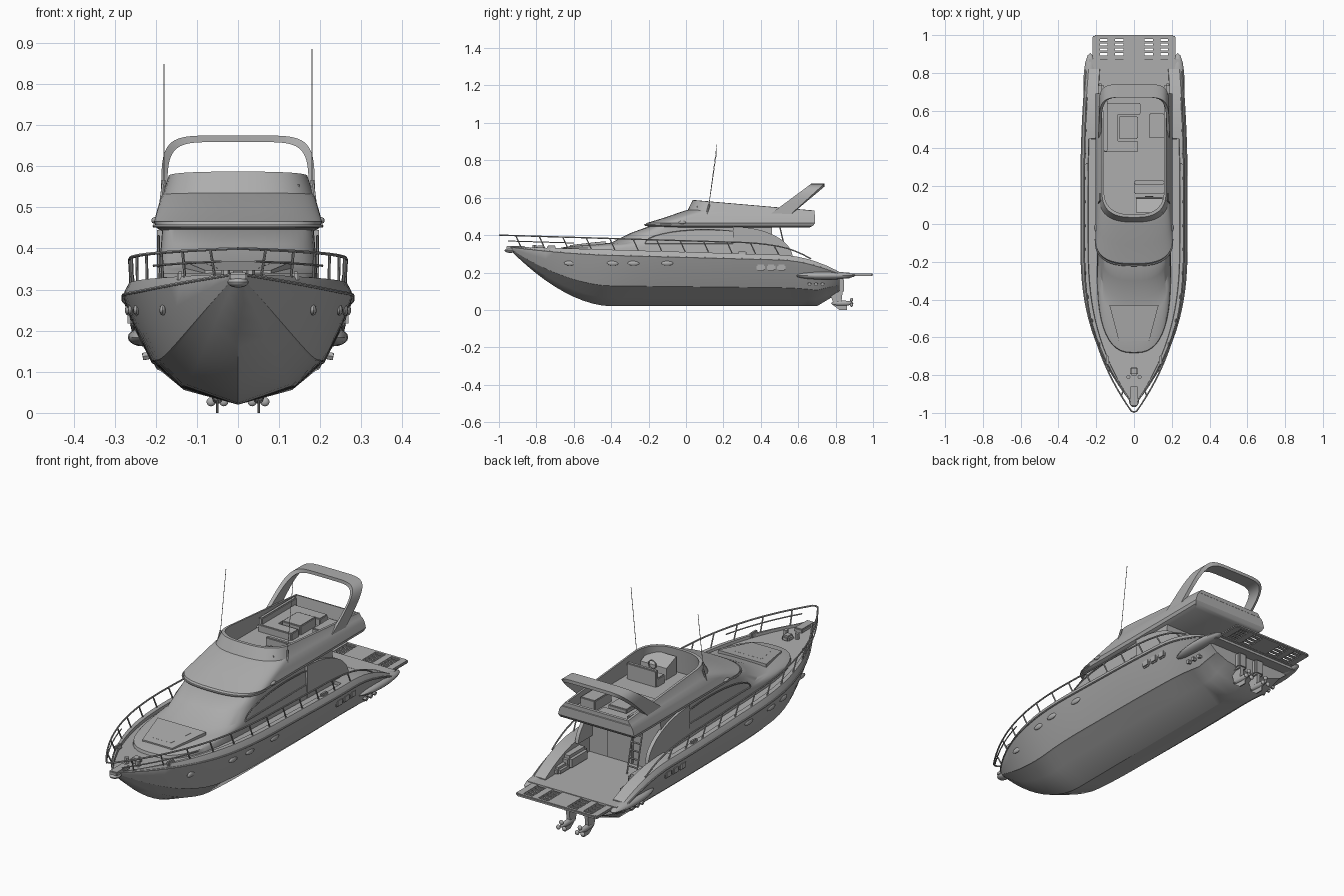
import bpy, bmesh
from math import sin, cos, pi, tau, copysign, radians
from mathutils import Vector, Matrix

if "Cube" in bpy.data.objects:
    bpy.data.objects.remove(bpy.data.objects["Cube"])

grey = (.42, .42, .42, 1)
gelcoat = bpy.data.materials.new("grey_gelcoat")
gelcoat.use_nodes = True
gelcoat.diffuse_color = grey
gelcoat.node_tree.nodes["Principled BSDF"].inputs["Base Color"].default_value = grey
parts = []


def finish(name, bm):
    bmesh.ops.recalc_face_normals(bm, faces=bm.faces[:])
    mesh = bpy.data.meshes.new(name)
    bm.to_mesh(mesh)
    bm.free()
    mesh.materials.append(gelcoat)
    ob = bpy.data.objects.new(name, mesh)
    bpy.context.collection.objects.link(ob)
    parts.append(ob)


def loft(name, rings):
    """Skin closed rings of equal length and cap both ends."""
    bm = bmesh.new()
    loops = [[bm.verts.new(point) for point in ring] for ring in rings]
    for low, high in zip(loops, loops[1:]):
        for i in range(len(low)):
            bm.faces.new((low[i - 1], low[i], high[i], high[i - 1]))
    bm.faces.new(loops[0])
    bm.faces.new(loops[-1])
    finish(name, bm)


def slab(name, outline, x, half_width):
    """Side outline (y, z) given thickness along x."""
    loft(name, [[(side, y, z) for y, z in outline] for side in (x - half_width, x + half_width)])


def placed(centre, scale):
    return Matrix.Translation(centre) @ Matrix.Diagonal((*scale, 1))


def box(name, centre, size, bevel=.004):
    bm = bmesh.new()
    bmesh.ops.create_cube(bm, size=1, matrix=placed(centre, size))
    bmesh.ops.bevel(bm, geom=bm.edges[:], offset=min(bevel, min(size) * .4), segments=2, affect='EDGES')
    finish(name, bm)


def blob(name, centre, radii):
    bm = bmesh.new()
    bmesh.ops.create_uvsphere(bm, u_segments=16, v_segments=10, radius=1, matrix=placed(centre, radii))
    finish(name, bm)


def tube(name, points, radius):
    curve = bpy.data.curves.new(name, 'CURVE')
    curve.dimensions = '3D'
    curve.bevel_depth = radius
    curve.bevel_resolution = 1
    curve.use_fill_caps = True
    spline = curve.splines.new('POLY')
    spline.points.add(len(points) - 1)
    for target, point in zip(spline.points, points):
        target.co = (*point, 1)
    helper = bpy.data.objects.new(name, curve)
    mesh = bpy.data.meshes.new_from_object(helper)
    bm = bmesh.new()
    bm.from_mesh(mesh)
    bpy.data.objects.remove(helper)
    bpy.data.meshes.remove(mesh)
    finish(name, bm)


def arc(start, end, steps):
    return [start + (end - start) * i / steps for i in range(steps + 1)]


def power(value, exponent):
    return copysign(abs(value) ** exponent, value)


# Hull lines as functions of the distance along the boat
def beam(y):
    return .28 * (1 - max(0, (-.1 - y) / .86) ** 2.5) - .07 * max(0, y - .2) ** 2


def keel(y):
    return .02 + .3 * max(0, (-.4 - y) / .54) ** 1.8 + .6 * max(0, y - .7)


def sheer(y):
    return .31 - .03 * y - .8 * max(0, y - .5) ** 2


def hull_x(y, z):
    return beam(y) * (.64 + .4 * (z - keel(y)) / (sheer(y) - keel(y)))


# Hull skin with chines, knuckle, bulwark, side decks and sunken cockpit
section = [(0, 0), (.5, .15), (.72, .35), (.75, .36), (.9, .65), (1, .9), (.98, .95), (.95, 1)]
cockpit_floor = .198
stations = sorted([i / 20 for i in range(-18, 17)] + [-.94, .455, .82])
rings = []
for y in stations:
    aft = y > .45
    width, bottom, top = beam(y), keel(y), sheer(y)
    floor = cockpit_floor if aft else top - .014
    lip = width * (.72 if aft else .87)
    half = [(width * u, bottom + (top - bottom) * v) for u, v in section]
    half += [(lip, top), (lip * .99, floor)]
    rings.append([(x, y, z) for x, z in half] + [(0, y, floor)] + [(-x, y, z) for x, z in half[:0:-1]])
loft("hull", rings)


# Superstructure stacked from plan outlines with a rounded nose
def plan(z, front, back, width, nose, slope=0):
    outline = []
    for a in arc(0, pi, 24):
        outline.append((width * power(cos(a), .75), front + nose - nose * power(max(0, sin(a)), .75)))
    outline += [(-width, back), (width, back)]
    return [(x, y, z - slope * (y - front)) for x, y in outline]


def cabin_ring(z, front):
    return plan(z, front, .46, .22 - .08 * z, -.65 * front)


def flybridge_ring(z, front, inset):
    return plan(z, front, .69 - inset, .33 - .27 * z - inset, .14, max(0, z - .5))


cabin_levels = [(.19, -.3), (.29, -.69), (.33, -.68), (.34, -.63), (.35, -.5), (.36, -.4), (.41, -.3), (.45, -.19)]
loft("cabin", [cabin_ring(*level) for level in cabin_levels])
flybridge_levels = [(.44, -.17, .03), (.45, -.22, .01), (.465, -.21, 0), (.495, -.11, 0), (.53, -.01, 0),
                    (.535, .01, .002), (.587, .035, .002), (.587, .05, .012), (.47, .04, .02)]
loft("flybridge", [flybridge_ring(*level) for level in flybridge_levels])
tube("brow_trim", flybridge_ring(.455, -.22, .003)[:-2], .004)

# Foredeck sunpad and hatch on the trunk roof
for name, shrink in (("sunpad", 1), ("deck_hatch", .6)):
    front, back = -.53 - .09 * shrink, -.53 + .1 * shrink
    corners = [(-.08, front), (.08, front), (.13, back), (-.13, back)]
    loft(name, [[(x * shrink, y, .41 + .11 * y + lift) for x, y in corners] for lift in (-.01, .006 - .001 * shrink)])

# Radar arch swept back over the flybridge
rings = []
for a in arc(0, pi, 32):
    across, rise = power(cos(a), .33), .2 * power(max(0, sin(a)), .33)
    front, back = .4 + 1.35 * rise, .52 + 1.1 * rise
    outside, inside = (.187 * across, .475 + rise), (.172 * across, .475 + .92 * rise)
    rings.append([(x, y, z) for (x, z), y in ((outside, front), (outside, back), (inside, back), (inside, front))])
loft("radar_arch", rings)

# Flybridge furniture
deck = .485
box("settee_side", (-.12, .52, deck), (.07, .24, .04))
box("settee_aft", (-.06, .61, deck), (.19, .06, .04))
box("settee_forward", (-.07, .41, deck), (.18, .06, .04))
box("settee_back", (-.15, .52, .5), (.02, .27, .07))
box("sun_table", (-.03, .51, .49), (.1, .12, .05))
box("wet_bar", (.12, .52, .49), (.08, .13, .06))
box("helm_seat", (.08, .19, deck), (.16, .06, .05))
box("helm_seat_back", (.08, .22, .51), (.16, .02, .08))
slab("helm_console", [(.06, .46), (.14, .46), (.135, .525), (.06, .555)], .08, .07)
tube("steering_wheel", [(.08 + .02 * cos(a), .145, .53 + .02 * sin(a)) for a in arc(0, tau, 16)], .003)

# Cockpit door and ladder to the flybridge
box("saloon_door", (.03, .46, .3), (.14, .016, .2))
foot, head = Vector((-.1, .56, .2)), Vector((-.1, .5, .45))
half_rung = Vector((.025, 0, 0))
for offset in (half_rung, -half_rung):
    tube("ladder_rail", [foot + offset, head + offset], .004)
for i in range(1, 7):
    step = foot.lerp(head, i / 7)
    tube("ladder_rung", [step - half_rung, step + half_rung], .004)

# Stern deck and slatted swim platform
box("stern_deck", (0, .825, .184), (.5, .12, .03), .012)
for x, width in ((0, .11), (-.12, .04), (.12, .04), (-.2, .04), (.2, .04)):
    box("platform_plank", (x, .93, .189), (width, .13, .014))
for i in range(5):
    box("platform_slat", (0, .885 + .026 * i, .189), (.43, .014, .011))
box("platform_edge", (0, .99, .189), (.42, .02, .014))


def rail_point(side, y, drop=0):
    return (side * .94 * beam(.95 * y), y, sheer(y) + .06 - .4 * max(0, y - .3) ** 2 - drop)


for side in (-1, 1):
    # Cabin wing sweeping down into the cockpit, and side window trim
    curve = [(.25 + .32 * cos(a), .28 + .165 * sin(a)) for a in arc(0, pi / 2, 12)]
    slab("cabin_wing", curve + [(.25, .28)], side * .188, .009)
    window = [(side * .193, .1 - .32 * cos(a), .355 + .075 * sin(a)) for a in arc(0, pi, 16)]
    tube("window_trim", window + window[:1], .003)

    # Cockpit side lockers and stern fairings
    box("cockpit_locker", (side * .18, .6, .226), (.06, .15, .07), .015)
    box("cockpit_step", (side * .185, .7, .21), (.05, .09, .04), .012)
    blob("stern_fairing", (side * .232, .745, .184), (.036, .16, .022))

    # Guard rails and stanchions
    tube("guard_rail", [(0, -.996, .4)] + [rail_point(side, y) for y in arc(-.99, .67, 40)], .004)
    tube("lower_rail", [rail_point(side, y, .03) for y in arc(-.95, -.6, 10)], .003)
    for y in arc(-.88, .5, 11):
        tube("stanchion", [(side * .93 * beam(y), y, sheer(y) - .005), rail_point(side, y - .03)], .0035)
    tube("rub_rail", [(side * beam(y), y, keel(y) + .9 * (sheer(y) - keel(y))) for y in stations], .004)

    # Hull portholes, vents and exhausts
    for y in (-.62, -.39, -.28, -.1):
        blob("porthole", (side * hull_x(y, .25), y, .25), (.008, .032, .013))
    for y in arc(.4, .51, 2):
        box("hull_vent", (side * hull_x(y, .23), y, .23), (.016, .045, .037), .006)
    for y in arc(.66, .73, 2):
        x = side * hull_x(y, .14)
        tube("exhaust", [(x * .9, y, .143), (x * 1.05, y, .137)], .01)

    # Stern drives with propellers
    x = side * .05
    slab("drive_leg", [(.76, .12), (.84, .12), (.83, .03), (.79, .03)], x, .009)
    box("drive_bracket", (x, .8, .13), (.05, .09, .08), .008)
    blob("drive_pod", (x, .835, .036), (.013, .06, .014))
    slab("drive_fin", [(.78, .03), (.86, .03), (.86, 0), (.82, 0)], x, .003)
    for a in arc(pi / 2, pi / 2 + tau, 3)[:-1]:
        blob("propeller_blade", (x + .018 * cos(a), .885, .036 + .018 * sin(a)), (.011, .008, .011))

    # Antenna, side light and deck fittings
    tube("antenna", [(side * .18, .118, .53), (side * .18, .165, .867 + side * .018)], .0014)
    tube("antenna_base", [(side * .187, .11, .51), (side * .18, .125, .565)], .005)
    blob("side_light", (side * .203, -.02, .468), (.008, .02, .008))
    for y in (-.72, .3):
        box("cleat", (side * .9 * beam(y), y, sheer(y)), (.016, .045, .025))
    tube("bollard", [(side * .03, -.81, .315), (side * .03, -.81, .348)], .011)

# Anchor gear at the bow
box("anchor_roller", (0, -.91, .332), (.044, .1, .02))
blob("anchor", (0, -.94, .318), (.026, .03, .013))
box("windlass", (0, -.78, .33), (.04, .045, .03), .008)

bpy.ops.object.select_all(action='DESELECT')
for ob in parts:
    ob.select_set(True)
bpy.context.view_layer.objects.active = parts[0]
bpy.ops.object.shade_smooth_by_angle(angle=radians(32))
